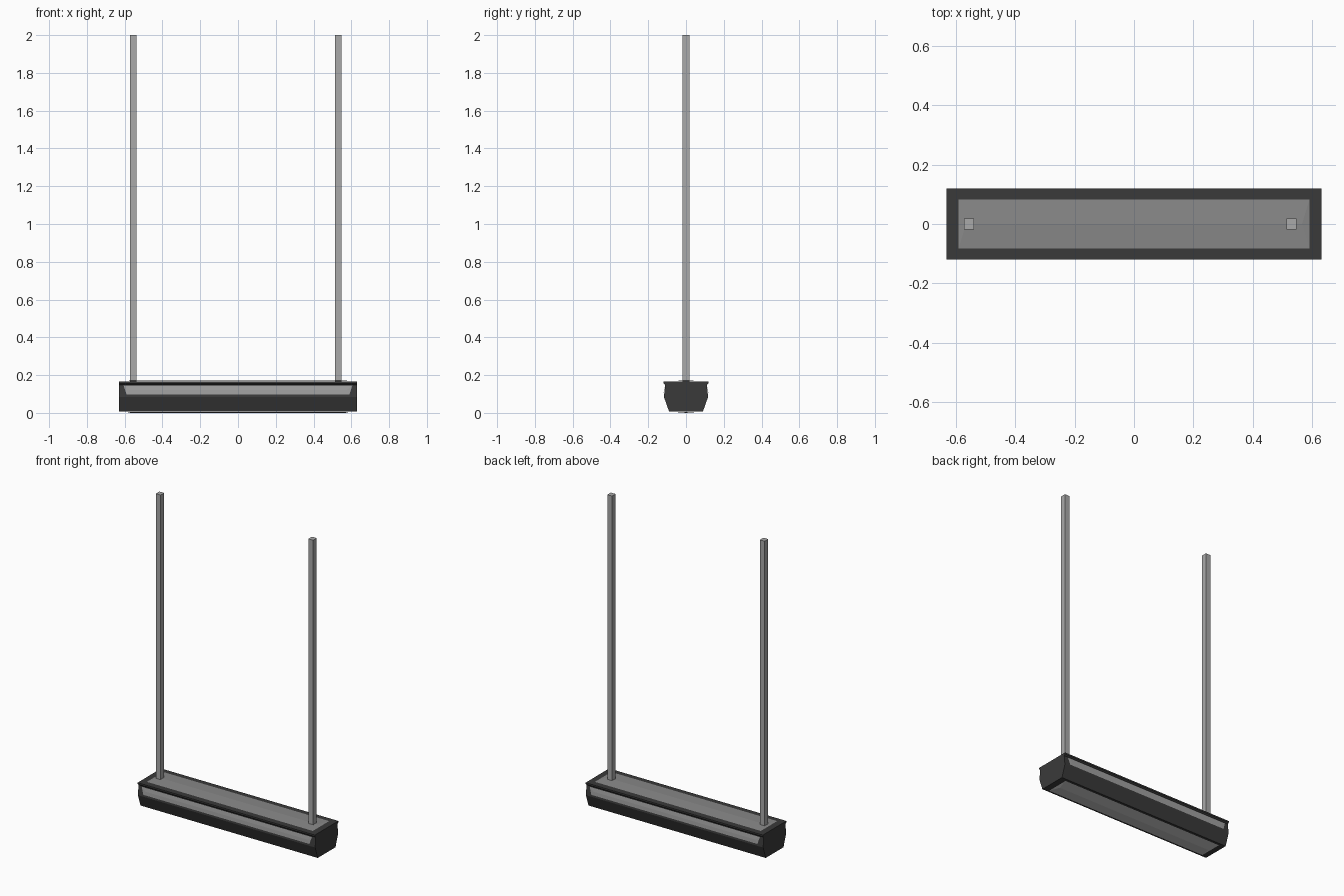
import bpy
from mathutils import Vector

if "Cube" in bpy.data.objects:
    bpy.data.objects.remove(bpy.data.objects["Cube"])


def grey(name, value):
    mat = bpy.data.materials.new(name)
    mat.diffuse_color = (value, value, value, 1)
    mat.use_nodes = True
    mat.node_tree.nodes["Principled BSDF"].inputs["Base Color"].default_value = mat.diffuse_color
    return mat


dark = grey("dark_metal", 0.042)
steel = grey("steel", 0.4)
top_glass = grey("top_glass", 0.25)
side_glass = grey("side_glass", 0.35)
bottom_glass = grey("bottom_glass", 1.0)


def add_mesh(name, verts, faces, mat):
    mesh = bpy.data.meshes.new(name)
    mesh.from_pydata(verts, [], faces)
    mesh.materials.append(mat)
    obj = bpy.data.objects.new(name, mesh)
    bpy.context.collection.objects.link(obj)
    return obj


def prism(name, profile, half_len, mat):
    # extrude a (y, z) profile along x
    n = len(profile)
    verts = [(s * half_len, y, z) for s in (-1, 1) for y, z in profile]
    faces = [(i, (i + 1) % n, n + (i + 1) % n, n + i)[::-1] for i in range(n)]
    faces += [tuple(reversed(range(n))), tuple(range(n, 2 * n))]
    return add_mesh(name, verts, faces, mat)


def hipped_panel(name, a, b, half_a, half_b, out, ridge_half, rise, mat):
    # shallow hipped panel between two long edges a and b, given as (y, z)
    v = [Vector((-half_a, *a)), Vector((half_a, *a)),
         Vector((half_b, *b)), Vector((-half_b, *b))]
    out = Vector((0, *out)).normalized()
    mid = (v[0] + v[1] + v[2] + v[3]) / 4 + out * rise
    v += [mid + Vector((s * ridge_half, 0, 0)) for s in (-1, 1)]
    faces = [(0, 1, 5, 4), (1, 2, 5), (2, 3, 4, 5), (3, 0, 4)]
    if (v[1] - v[0]).cross(v[5] - v[0]).dot(out) < 0:
        faces = [f[::-1] for f in faces]
    return add_mesh(name, v, faces, mat)


# lamp housing: pinched upper sides, tapering to the bottom
right = [(0.09, 0.008), (0.117, 0.085), (0.11, 0.148), (0.119, 0.156), (0.119, 0.166)]
prism("lamp_housing", right + [(-y, z) for y, z in reversed(right)], 0.63, dark)

# light panels on top, bottom and both sides
hipped_panel("top_panel", (-0.083, 0.168), (0.083, 0.168), 0.59, 0.59,
             (0, 1), 0.565, 0.004, top_glass)
hipped_panel("bottom_panel", (-0.075, 0.006), (0.075, 0.006), 0.59, 0.59,
             (0, -1), 0.57, 0.006, bottom_glass)
for s, side in ((-1, "front"), (1, "back")):
    hipped_panel(side + "_panel", (s * 0.1185, 0.098), (s * 0.1135, 0.144),
                 0.59, 0.605, (s, 0.1), 0.575, 0.001, side_glass)

# two square hanging rods
for x, side in ((-0.555, "left"), (0.53, "right")):
    bpy.ops.mesh.primitive_cube_add(size=1, location=(x, 0, 1.08))
    rod = bpy.context.object
    rod.name = side + "_hanging_rod"
    rod.scale = (0.034, 0.036, 1.84)
    rod.data.materials.append(steel)
